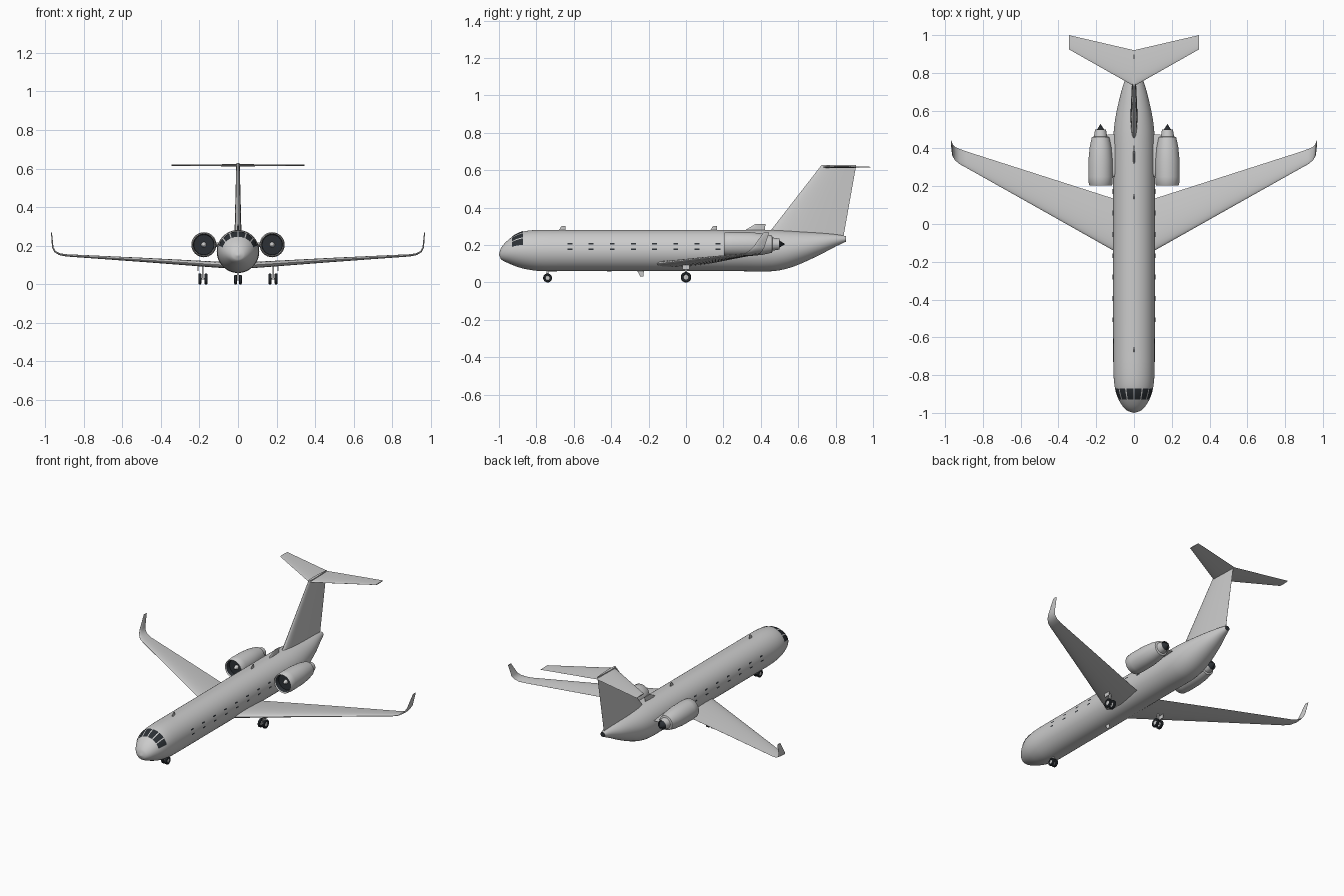
import bpy, bmesh
from math import sin, cos, pi, radians, acos, sqrt
from mathutils import Vector, Matrix

cube = bpy.data.objects.get("Cube")
if cube:
    bpy.data.objects.remove(cube, do_unlink=True)


def material(name, r, g, b):
    m = bpy.data.materials.new(name)
    m.use_nodes = True
    m.diffuse_color = (r, g, b, 1)
    m.node_tree.nodes["Principled BSDF"].inputs["Base Color"].default_value = (r, g, b, 1)
    return m


GREY = material("light_grey", 0.6, 0.6, 0.6)
DARK = material("dark_slate", 0.025, 0.03, 0.036)
MATS = [GREY, DARK]


def finish(name, bm, mats=MATS, mirror=False, angle=35, solid=True):
    """Turn a bmesh into a smooth-shaded object, optionally mirrored in x."""
    if solid:
        bmesh.ops.remove_doubles(bm, verts=bm.verts, dist=1e-5)
        bmesh.ops.recalc_face_normals(bm, faces=bm.faces)
    me = bpy.data.meshes.new(name)
    for f in bm.faces:
        f.smooth = True
    bm.to_mesh(me)
    bm.free()
    me.set_sharp_from_angle(angle=radians(angle))
    for m in mats:
        me.materials.append(m)
    ob = bpy.data.objects.new(name, me)
    bpy.context.collection.objects.link(ob)
    if mirror:
        ob.modifiers.new("mirror", "MIRROR")
    return ob


def loft(bm, rings, cap=True, colours=None):
    """Skin closed rings of points; colours gives a material per band."""
    vs = [[bm.verts.new(p) for p in ring] for ring in rings]
    n = len(vs[0])
    for k, (a, b) in enumerate(zip(vs, vs[1:])):
        for i in range(n):
            j = (i + 1) % n
            f = bm.faces.new((a[i], a[j], b[j], b[i]))
            f.material_index = colours[k] if colours else 0
    if cap:
        bm.faces.new(vs[0])
        return bm.faces.new(vs[-1])


def lathe(bm, profile, colours, place, sides=32):
    """Revolve (along, radius) points about the local y axis."""
    rings = [[place @ Vector((r * sin(2 * pi * i / sides), y, r * cos(2 * pi * i / sides)))
              for i in range(sides)] for y, r in profile]
    loft(bm, rings, False, colours)


def foil(le, te, thick, normal, n=10):
    """Aerofoil ring between leading and trailing edge points."""
    le, te, normal = Vector(le), Vector(te), Vector(normal)
    half = []
    for i in range(n + 1):
        t = (i / n) ** 2
        half.append((t, thick * (1.48 * sqrt(t) - 0.63 * t - 1.76 * t**2 + 1.42 * t**3 - 0.5 * t**4)))
    ring = [le.lerp(te, t) + normal * h for t, h in half]
    return ring + [le.lerp(te, t) - normal * h for t, h in half[-1:0:-1]]


def surface(name, rings, mirror=False):
    bm = bmesh.new()
    loft(bm, rings)
    return finish(name, bm, [GREY], mirror)


# Fuselage stations: y, half width, top, bottom
STATIONS = [
    (-1.0, 0.001, 0.151, 0.149), (-0.988, 0.036, 0.186, 0.123), (-0.95, 0.070, 0.228, 0.103),
    (-0.90, 0.093, 0.262, 0.083), (-0.85, 0.104, 0.276, 0.070), (-0.78, 0.109, 0.281, 0.061),
    (-0.66, 0.11, 0.281, 0.06), (0.3, 0.11, 0.281, 0.06), (0.46, 0.109, 0.28, 0.06),
    (0.54, 0.102, 0.277, 0.074), (0.62, 0.087, 0.272, 0.103), (0.72, 0.062, 0.265, 0.150),
    (0.80, 0.035, 0.257, 0.192), (0.855, 0.016, 0.248, 0.218)]


def smooth_rows(rows, steps=4):
    out = []
    for i in range(len(rows) - 1):
        a, b, c, d = (Vector(rows[max(0, min(len(rows) - 1, i + k))]) for k in (-1, 0, 1, 2))
        # Tangents are scaled to the local spacing so that long bays stay straight
        span = c[0] - b[0]
        m0 = (c - a) * (span / (c[0] - a[0]))
        m1 = (d - b) * (span / (d[0] - b[0]))
        for s in range(steps):
            t = s / steps
            out.append(b * (2*t**3 - 3*t*t + 1) + m0 * (t**3 - 2*t*t + t) + c * (3*t*t - 2*t**3) + m1 * (t**3 - t*t))
    return out + [Vector(rows[-1])]


ROWS = smooth_rows(STATIONS)


def hull(y, angle, lift=0.0):
    """Point on the fuselage, with the angle measured from the top."""
    k = next((i for i in range(len(ROWS) - 2) if ROWS[i + 1][0] >= y), len(ROWS) - 2)
    a, b = ROWS[k], ROWS[k + 1]
    _, w, top, bottom = a.lerp(b, (y - a[0]) / (b[0] - a[0]))
    return ((w + lift) * sin(angle), y, (top + bottom) / 2 + ((top - bottom) / 2 + lift) * cos(angle))


bm = bmesh.new()
SIDES = 48
tail_cap = loft(bm, [[hull(r[0], 2 * pi * i / SIDES) for i in range(SIDES)] for r in ROWS])
tail_cap.material_index = 1
finish("fuselage", bm)


def patch(bm, y0, y1, a0, a1, n=5):
    """Thin plate hugging the fuselage."""
    g = [[bm.verts.new(hull(y0 + (y1 - y0) * i / n, a0 + (a1 - a0) * j / n, 0.0025))
          for j in range(n + 1)] for i in range(n + 1)]
    for i in range(n):
        for j in range(n):
            bm.faces.new((g[i][j], g[i + 1][j], g[i + 1][j + 1], g[i][j + 1]))


# Cockpit panes and the paired cabin window strips
bm = bmesh.new()
for a0, a1 in ((2, 23), (27, 48), (52, 74)):
    patch(bm, -0.93, -0.872, radians(a0), radians(a1))
finish("cockpit_windows", bm, [DARK], True, solid=False)

bm = bmesh.new()
for k in range(8):
    y = -0.62 + 0.113 * k
    for z in (0.205, 0.177):
        patch(bm, y - 0.013, y + 0.013, acos((z + 0.004 - 0.17) / 0.11), acos((z - 0.004 - 0.17) / 0.11), 2)
finish("cabin_windows", bm, [DARK], True, solid=False)

# Swept wing curving up into a winglet: x, z, leading y, trailing y, thickness, tilt
WING = [(0.03, 0.098, -0.185, 0.11, 0.034, 3), (0.11, 0.102, -0.14, 0.135, 0.032, 3),
        (0.5, 0.127, 0.08, 0.26, 0.022, 3), (0.89, 0.15, 0.299, 0.385, 0.012, 5),
        (0.925, 0.156, 0.318, 0.398, 0.010, 20), (0.948, 0.169, 0.338, 0.408, 0.009, 48),
        (0.96, 0.19, 0.36, 0.42, 0.008, 76), (0.967, 0.268, 0.415, 0.445, 0.005, 86)]
surface("wing", [foil((x, le, z), (x, te, z), t, (-sin(radians(a)), 0, cos(radians(a))))
                 for x, z, le, te, t, a in WING], True)

# Tail surfaces
surface("fin", [foil((0, le, z), (0, te, z), t, (1, 0, 0))
                for z, le, te, t in ((0.235, 0.42, 0.84, 0.038), (0.628, 0.725, 0.91, 0.018))])
surface("tailplane", [foil((x, le, 0.617), (x, te, 0.617), t, (0, 0, 1))
                      for x, le, te, t in ((0, 0.73, 0.92, 0.012), (0.345, 0.925, 1.0, 0.006))], True)

# Engines and their pylons
place = Matrix.Translation((0.177, 0, 0.205))
bm = bmesh.new()
lathe(bm, [(0.24, 0.0), (0.24, 0.052), (0.21, 0.054), (0.203, 0.058), (0.208, 0.062), (0.25, 0.065),
           (0.34, 0.064), (0.41, 0.057), (0.46, 0.046), (0.463, 0.035), (0.5, 0.029), (0.492, 0.024),
           (0.53, 0.0)], [1, 1] + [0] * 8 + [1, 1], place)
finish("engine", bm, mirror=True)
bm = bmesh.new()
lathe(bm, [(0.212, 0.0), (0.222, 0.008), (0.24, 0.014)], [0, 0], place)
finish("fan_spinner", bm, mirror=True)
surface("engine_pylon", [foil((x, 0.25, 0.205), (x, 0.475, 0.205), 0.024, (0, 0, 1))
                         for x in (0.08, 0.14)], True)

# Dorsal intake and blade antennas: base y range, tip y range, base z, tip z
BLADES = {"dorsal_intake": (0.3, 0.42, 0.37, 0.425, 0.27, 0.312, 0.012),
          "front_antenna": (-0.685, -0.645, -0.665, -0.645, 0.27, 0.303, 0.007),
          "rear_antenna": (0.125, 0.165, 0.145, 0.165, 0.27, 0.303, 0.007),
          "belly_antenna": (-0.265, -0.225, -0.245, -0.227, 0.07, 0.033, 0.007)}
for name, (b0, b1, t0, t1, z0, z1, thick) in BLADES.items():
    surface(name, [foil((0, b0, z0), (0, b1, z0), thick, (1, 0, 0)),
                   foil((0, t0, z1), (0, t1, z1), thick * 0.6, (1, 0, 0))])


# Landing gear
def wheel(bm, x, y, r):
    spin = Matrix.Translation((x, y, r)) @ Matrix.Rotation(pi / 2, 4, "Z")
    half = [(0.005, 0.0), (0.005, r * 0.5), (0.008, r * 0.58), (0.008, r * 0.85), (0.005, r)]
    lathe(bm, [(-w, q) for w, q in half] + half[::-1], [0] + [1] * 7 + [0], spin, 20)


def box(bm, centre, size):
    bmesh.ops.create_cube(bm, size=1, matrix=Matrix.Translation(centre) @ Matrix.Diagonal((*size, 1)))


for name, x, y, r, gap, top in (("nose", 0, -0.74, 0.024, 0.012, 0.08), ("main", 0.182, 0, 0.028, 0.016, 0.11)):
    paired = x > 0
    bm = bmesh.new()
    for s in (-1, 1):
        wheel(bm, x + s * gap, y, r)
    finish(name + "_wheels", bm, mirror=paired)
    bm = bmesh.new()
    box(bm, (x, y, (r + top) / 2), (0.008, 0.01, top - r))
    box(bm, (x, y, r), (2 * gap, 0.008, 0.008))
    finish(name + "_gear_strut", bm, [GREY], paired)

bm = bmesh.new()
box(bm, (0.208, 0, 0.088), (0.004, 0.04, 0.036))
finish("main_gear_door", bm, [GREY], True)
